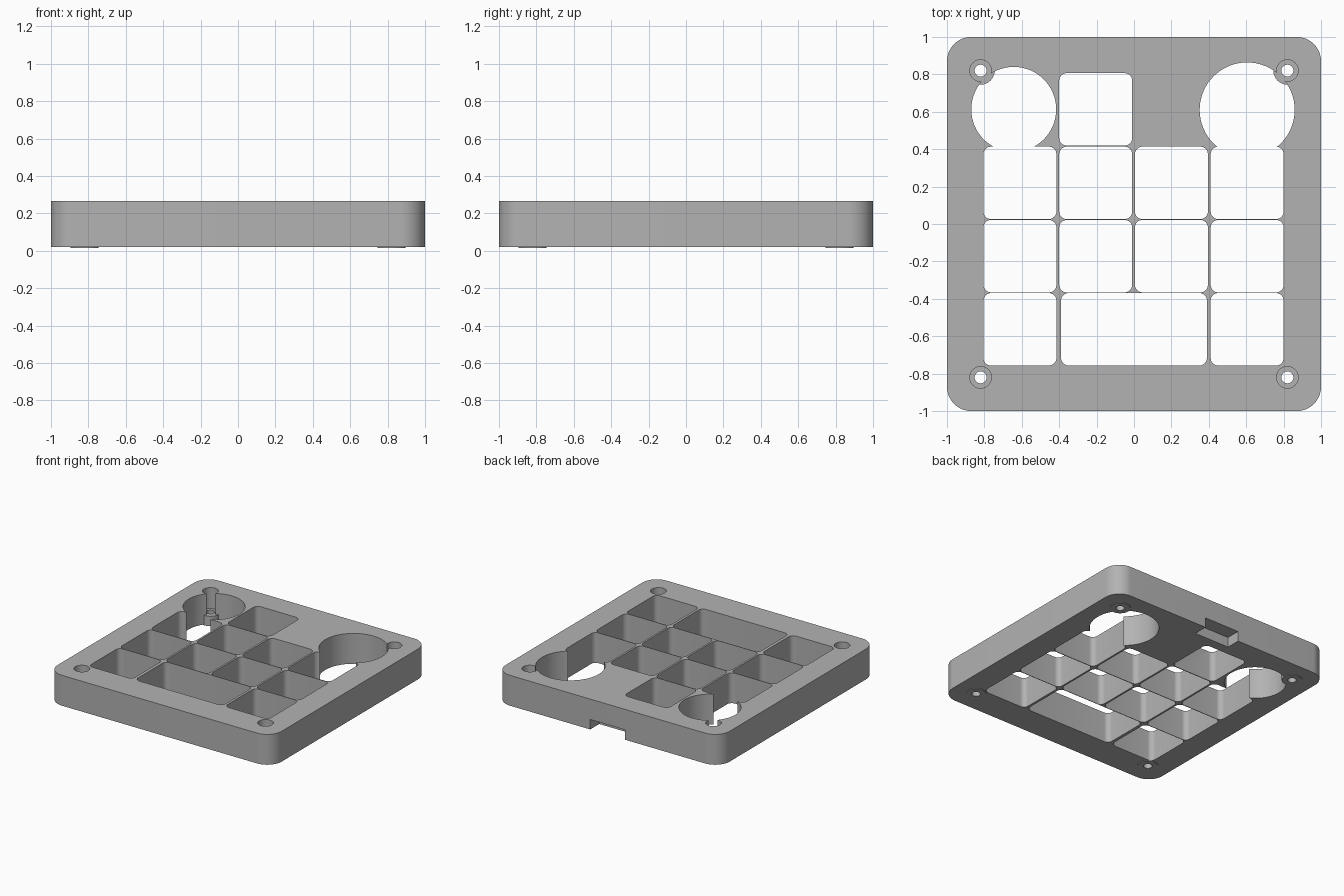
import bpy, bmesh, math

if "Cube" in bpy.data.objects:
    bpy.data.objects.remove(bpy.data.objects["Cube"], do_unlink=True)

BOTTOM, TOP, LEDGE = 0.02, 0.265, 0.095

grey = bpy.data.materials.new("plain grey")
grey.use_nodes = True
grey.diffuse_color = (0.45, 0.45, 0.45, 1)
grey.node_tree.nodes["Principled BSDF"].inputs["Base Color"].default_value = grey.diffuse_color


def prism(name, outline, z0, z1):
    """Extrude a closed outline between two heights."""
    bm = bmesh.new()
    base = bm.faces.new([bm.verts.new((x, y, z0)) for x, y in outline])
    ext = bmesh.ops.extrude_face_region(bm, geom=[base])
    for v in ext["geom"]:
        if isinstance(v, bmesh.types.BMVert):
            v.co.z = z1
    bmesh.ops.recalc_face_normals(bm, faces=bm.faces)
    mesh = bpy.data.meshes.new(name)
    bm.to_mesh(mesh)
    bm.free()
    mesh.materials.append(grey)
    obj = bpy.data.objects.new(name, mesh)
    bpy.context.collection.objects.link(obj)
    return obj


def circle(cx, cy, r, n=48):
    return [(cx + r * math.cos(math.tau * i / n), cy + r * math.sin(math.tau * i / n))
            for i in range(n)]


def rounded(cx, cy, w, d, r, steps=8):
    pts = []
    for q, (sx, sy) in enumerate([(1, 1), (-1, 1), (-1, -1), (1, -1)]):
        for i in range(steps + 1):
            a = math.pi / 2 * (q + i / steps)
            pts.append((cx + sx * (w / 2 - r) + r * math.cos(a),
                        cy + sy * (d / 2 - r) + r * math.sin(a)))
    return pts


def combine(target, tool, operation):
    tool.hide_render = True
    mod = target.modifiers.new("shape", 'BOOLEAN')
    mod.operation, mod.solver, mod.object = operation, 'EXACT', tool
    bpy.context.view_layer.objects.active = target
    bpy.ops.object.modifier_apply(modifier=mod.name)
    bpy.data.objects.remove(tool, do_unlink=True)


def cut(outline, z0=-0.1, z1=0.4):
    combine(case, prism("cutter", outline, z0, z1), 'DIFFERENCE')


# Case block
case = prism("case_top", rounded(0, 0, 2, 2, 0.13, 16), BOTTOM, TOP)

# Key openings: three rows, one wide key, one extra key at the back
columns = [-0.61, -0.205, 0.2, 0.605]
rows = [0.22, -0.172, -0.563]
keys = [(x, y, 0.39) for y in rows[:2] for x in columns]
keys += [(columns[0], rows[2], 0.39), (0, rows[2], 0.78), (columns[3], rows[2], 0.39),
         (columns[1], 0.613, 0.39)]
for x, y, width in keys:
    cut(rounded(x, y, width, 0.387, 0.04))

# Round knob openings
cut(circle(-0.643, 0.613, 0.227, 64))
cut(circle(0.605, 0.61, 0.254, 64))

# Cable notch in the back edge
cut(rounded(0, 1, 0.31, 0.23, 0.001, 1), -0.1, 0.1)

# Corner screw posts with counterbores
for sx in (-1, 1):
    for sy in (-1, 1):
        x, y = 0.82 * sx, 0.82 * sy
        combine(case, prism("post", circle(x, y, 0.075), 0.015, LEDGE), 'UNION')
        cut(circle(x, y, 0.058), LEDGE)
        cut(circle(x, y, 0.032, 32))

# Smooth curved walls, crisp edges
bpy.ops.object.select_all(action='DESELECT')
case.select_set(True)
bpy.context.view_layer.objects.active = case
bpy.ops.object.shade_smooth_by_angle(angle=math.radians(30))
